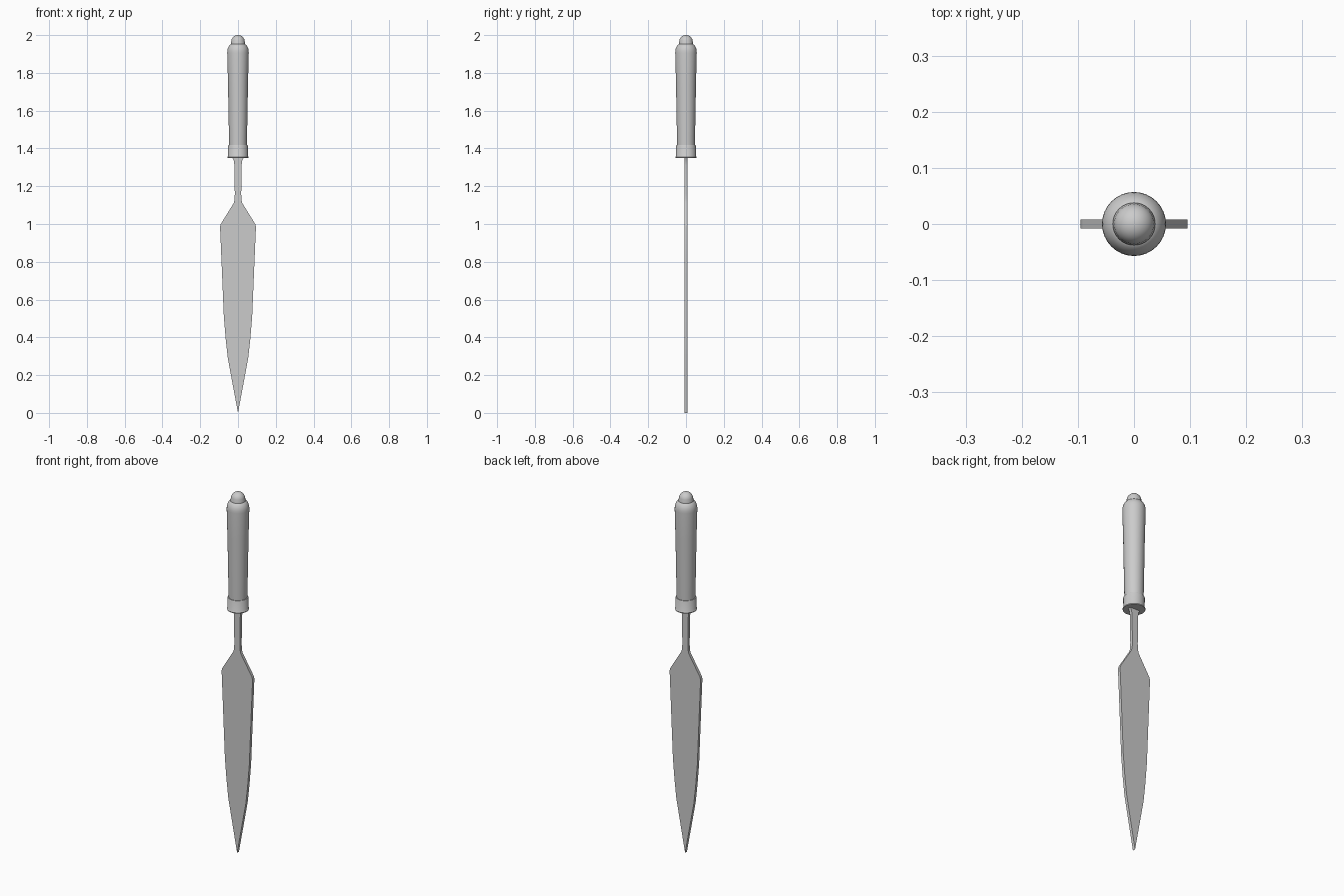
import bpy, bmesh, math

if "Cube" in bpy.data.objects:
    bpy.data.objects.remove(bpy.data.objects["Cube"])


def lathe(name, profile, segments=32):
    """Revolve (radius, z) points around z."""
    bm = bmesh.new()
    verts = [bm.verts.new((r, 0, z)) for r, z in profile]
    edges = [bm.edges.new(pair) for pair in zip(verts, verts[1:])]
    bmesh.ops.spin(bm, geom=verts + edges, cent=(0, 0, 0), axis=(0, 0, 1),
                   angle=math.tau, steps=segments, use_duplicate=False)
    bmesh.ops.remove_doubles(bm, verts=bm.verts, dist=1e-5)
    return finish(name, bm, 35)


def plate(name, half, thickness):
    """Extrude a mirrored (x, z) half outline along y."""
    outline = half + [(-x, z) for x, z in reversed(half) if x > 0]
    bm = bmesh.new()
    face = bm.faces.new([bm.verts.new((x, -thickness / 2, z)) for x, z in outline])
    ext = bmesh.ops.extrude_face_region(bm, geom=[face])
    moved = [v for v in ext["geom"] if isinstance(v, bmesh.types.BMVert)]
    bmesh.ops.translate(bm, verts=moved, vec=(0, thickness, 0))
    return finish(name, bm, 20)


def finish(name, bm, angle):
    bmesh.ops.recalc_face_normals(bm, faces=bm.faces)
    mesh = bpy.data.meshes.new(name)
    bm.to_mesh(mesh)
    bm.free()
    obj = bpy.data.objects.new(name, mesh)
    bpy.context.collection.objects.link(obj)
    bpy.ops.object.select_all(action='DESELECT')
    obj.select_set(True)
    bpy.context.view_layer.objects.active = obj
    bpy.ops.object.shade_smooth_by_angle(angle=math.radians(angle))
    return obj


# Flat blade with narrow tang flaring into the collar
plate("blade", [(0, 0), (0.028, 0.15), (0.054, 0.29), (0.065, 0.39),
                (0.075, 0.51), (0.085, 0.75), (0.095, 0.985), (0.091, 1.0),
                (0.023, 1.11), (0.018, 1.13), (0.017, 1.16), (0.019, 1.31),
                (0.022, 1.335), (0.03, 1.352)], 0.016)

# Metal collar with a thin lip at the bottom
lathe("collar", [(0, 1.35), (0.055, 1.35), (0.056, 1.354), (0.052, 1.36),
                 (0.052, 1.36), (0.053, 1.414), (0.051, 1.418), (0, 1.418)])

# Tapered grip with rounded shoulder
lathe("grip", [(0, 1.41), (0.047, 1.41), (0.0495, 1.55), (0.053, 1.75),
               (0.057, 1.905), (0.0565, 1.917), (0.054, 1.93),
               (0.048, 1.942), (0.041, 1.95), (0.036, 1.953), (0, 1.953)])

# Ball-ended pommel on a short ferrule
ball = [(0.036 * math.cos(a), 1.964 + 0.036 * math.sin(a))
        for a in (math.radians(90 * i / 8) for i in range(8))]
lathe("pommel", [(0, 1.945), (0.038, 1.945), (0.038, 1.958)] + ball + [(0, 2.0)])
